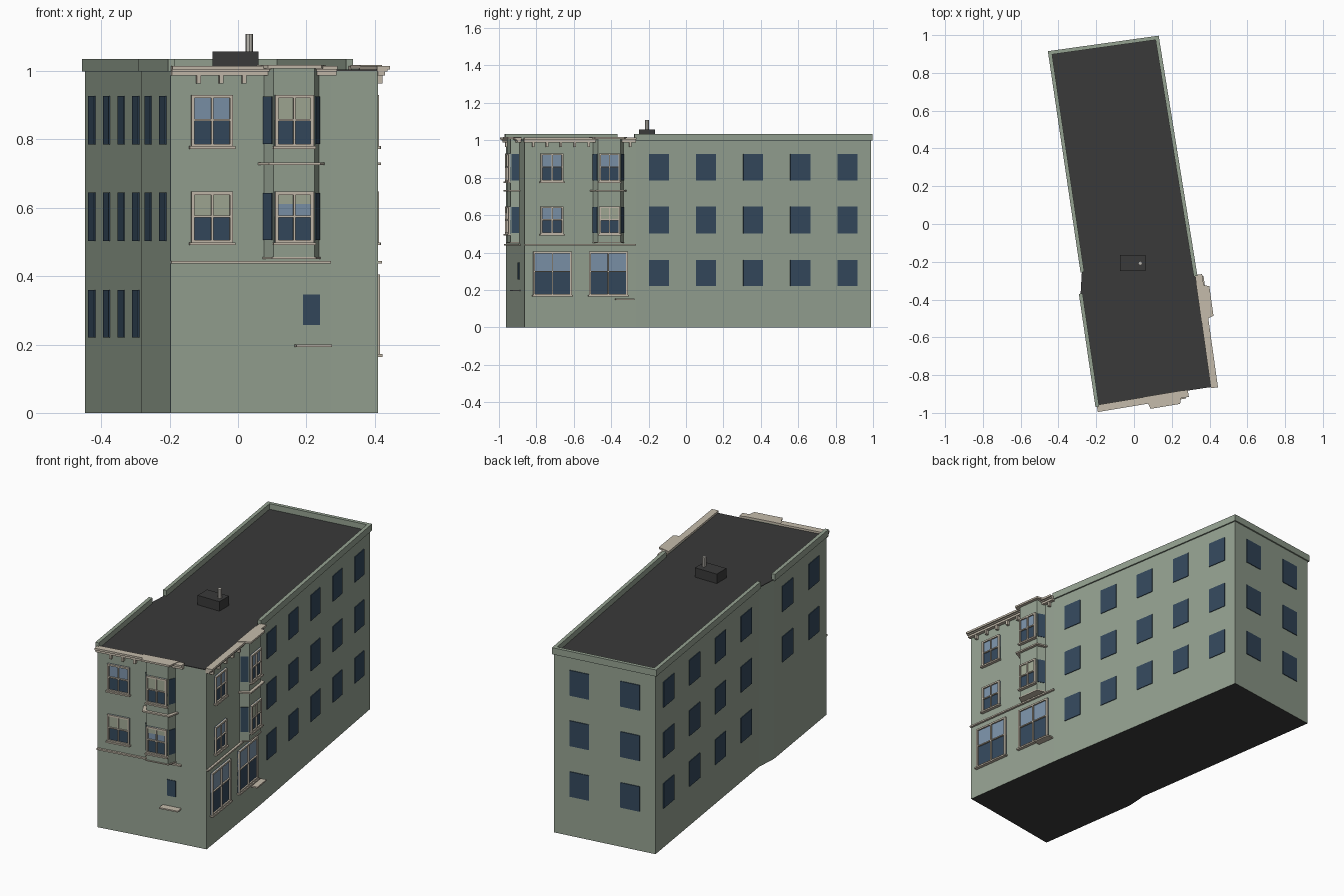
import bpy, bmesh, math
from mathutils import Vector

if "Cube" in bpy.data.objects:
    bpy.data.objects.remove(bpy.data.objects["Cube"])

def material(name, col):
    m = bpy.data.materials.new(name)
    m.diffuse_color = (*col, 1)
    m.use_nodes = True
    m.node_tree.nodes["Principled BSDF"].inputs["Base Color"].default_value = m.diffuse_color
    return m

COLOURS = {
    "wall_green": (0.30, 0.36, 0.285),
    "roof_charcoal": (0.042, 0.042, 0.042),
    "trim_cream": (0.56, 0.50, 0.41),
    "glass_dark": (0.034, 0.066, 0.108),
    "glass_light": (0.20, 0.29, 0.40),
    "blind_sage": (0.36, 0.40, 0.30),
    "pipe_grey": (0.50, 0.48, 0.44),
}
NAMES = list(COLOURS)
MATS = [material(n, c) for n, c in COLOURS.items()]
GREEN, ROOF, TRIM, DARK, LIGHT, BLIND, PIPE = range(7)

class Part:
    """A mesh collecting prisms, each with its own material."""
    def __init__(self):
        self.bm = bmesh.new()

    def prism(self, pts, z0, z1, mat, bottom=None):
        lo = [self.bm.verts.new((p[0], p[1], z0)) for p in pts]
        hi = [self.bm.verts.new((p[0], p[1], z1)) for p in pts]
        n = len(pts)
        faces = [self.bm.faces.new(hi), self.bm.faces.new(lo[::-1])]
        faces += [self.bm.faces.new((lo[i], lo[(i + 1) % n], hi[(i + 1) % n], hi[i])) for i in range(n)]
        for f in faces:
            f.material_index = mat
        if bottom is not None:
            faces[1].material_index = bottom

    def finish(self, name):
        me = bpy.data.meshes.new(name)
        bmesh.ops.recalc_face_normals(self.bm, faces=self.bm.faces)
        self.bm.to_mesh(me)
        self.bm.free()
        for m in MATS:
            me.materials.append(m)
        bpy.context.collection.objects.link(bpy.data.objects.new(name, me))

class Wall:
    """A straight wall: u runs along it, d runs outwards."""
    def __init__(self, p, q):
        self.p, self.q = Vector(p), Vector(q)
        self.len = (self.q - self.p).length
        self.t = (self.q - self.p).normalized()
        self.n = Vector((self.t.y, -self.t.x))

    def at(self, u, d=0):
        return self.p + self.t * u + self.n * d

    def box(self, part, u0, u1, z0, z1, d0, d1, mat):
        part.prism([self.at(u0, d1), self.at(u1, d1), self.at(u1, d0), self.at(u0, d0)], z0, z1, mat)

# Footprint, anticlockwise from the front left corner
FOOT = [(-0.197, -0.962), (0.27, -0.884), (0.41, -0.863), (0.327, -0.27),
        (0.124, 0.988), (-0.447, 0.908), (-0.276, -0.25), (-0.283, -0.375)]
front, corner, side, right, back, left, jog, left_front = [
    Wall(FOOT[i], FOOT[(i + 1) % 8]) for i in range(8)]

# Main body and roof
body = Part()
body.prism(FOOT, 0, 1.0, GREEN, bottom=ROOF)
body.finish("building_body")
roof = Part()
roof.prism(FOOT, 1.0, 1.004, ROOF)
roof.finish("roof_deck")

# Parapets
par = Part()
for w in (right, back, left, left_front):
    w.box(par, -0.006, w.len + 0.006, 0.998, 1.035, -0.012, 0.008, GREEN)
par.finish("parapets")

# Plain windows on the side and back walls
plain = Part()
ROWS = [(0.22, 0.36), (0.503, 0.645), (0.785, 0.927)]
for w, count, width, rows in ((right, 5, 0.108, ROWS), (back, 2, 0.11, ROWS),
                              (left, 4, 0.12, ROWS), (left_front, 2, 0.12, ROWS[1:])):
    for i in range(count):
        u = w.len * (i + 0.5) / count
        for z0, z1 in rows:
            w.box(plain, u - width / 2, u + width / 2, z0, z1, 0, 0.004, DARK)
plain.finish("plain_windows")

def sash_window(part, w, u, width, z0, z1, split=0.52, blind=0.0):
    """Framed two-pane window with mullion, rail, sill and optional blind."""
    a, b = u - width / 2, u + width / 2
    zm = z0 + (z1 - z0) * split
    f = 0.009
    w.box(part, a, b, z0, zm, 0, 0.004, DARK)
    w.box(part, a, b, zm, z1, 0, 0.004, LIGHT)
    if blind:
        zb = z1 - (z1 - z0) * blind
        w.box(part, a, b, zb, z1, 0.004, 0.006, BLIND)
    for u0, u1 in ((a, a + f), (b - f, b), (u - 0.003, u + 0.003)):
        w.box(part, u0, u1, z0, z1, 0, 0.012, TRIM)
    for h0, h1 in ((z0, z0 + f), (z1 - f, z1), (zm - 0.003, zm + 0.003)):
        w.box(part, a, b, h0, h1, 0, 0.012, TRIM)
    w.box(part, a - 0.006, b + 0.006, z0 - 0.006, z0 + 0.002, 0, 0.018, TRIM)

UPPER = [(0.497, 0.647), (0.778, 0.93)]

def bay(w, u, name, blinds):
    """Projecting bay over the upper two floors."""
    part, trim, wins = Part(), Part(), Part()
    half, fh, dep = 0.084, 0.061, 0.045

    def outline(g):
        return [w.at(u - half - g, -0.005), w.at(u - fh - g, dep + g),
                w.at(u + fh + g, dep + g), w.at(u + half + g, -0.005)]
    part.prism(outline(0), 0.452, 1.008, GREEN)
    part.finish(name + "_body")
    trim.prism(outline(0.016), 0.725, 0.733, TRIM)
    trim.prism(outline(0.004), 0.450, 0.456, TRIM)
    trim.prism(outline(0.018), 1.008, 1.018, TRIM)
    trim.finish(name + "_bands")
    pts = [w.at(u - half), w.at(u - fh, dep), w.at(u + fh, dep), w.at(u + half)]
    s0, mid, s1 = [Wall(pts[i], pts[i + 1]) for i in range(3)]
    for (z0, z1), b in zip(UPPER, blinds):
        sash_window(wins, mid, mid.len / 2, 0.114, z0, z1, blind=b)
        for s in (s0, s1):
            s.box(wins, 0.005, s.len - 0.004, z0 + 0.008, z1 - 0.004, 0, 0.003, DARK)
    wins.finish(name + "_windows")

def ux(x):
    return (x - front.p.x) / front.t.x

def uy(y):
    return (y - side.p.y) / side.t.y

bay(front, ux(0.156), "front_bay", (0.24, 0.46))
bay(side, uy(-0.416), "side_bay", (0.46, 0.0))

# Sash windows beside the bays
fw = Part()
for (z0, z1), b in zip(UPPER, (0.46, 0)):
    sash_window(fw, front, ux(-0.077), 0.123, z0, z1, blind=b)
front.box(fw, ux(0.19), ux(0.239), 0.257, 0.347, 0, 0.004, DARK)
fw.finish("front_windows")
sw = Part()
for z0, z1 in UPPER:
    sash_window(sw, side, uy(-0.717), 0.123, z0, z1)
for y in (-0.715, -0.416):
    sash_window(sw, side, uy(y), 0.208, 0.170, 0.405, split=0.55)
sw.finish("side_windows")

# Ledges near the ground
led = Part()
front.box(led, ux(0.165), ux(0.268), 0.193, 0.2, 0, 0.04, TRIM)
side.box(led, uy(-0.38), uy(-0.28), 0.146, 0.154, 0, 0.04, TRIM)
led.finish("ground_ledges")

# String courses, cornices and brackets
for w, name, over in ((front, "front", (0, 0.015)), (side, "side", (0.006, 0))):
    tr = Part()
    u0, u1 = -over[0], w.len + over[1]
    w.box(tr, 0, w.len, 0.437, 0.445, 0, 0.012, TRIM)
    w.box(tr, u0, u1, 0.987, 0.998, -0.002, 0.02, TRIM)
    w.box(tr, u0, u1, 1.004, 1.015, -0.004, 0.034, TRIM)
    w.box(tr, u0, u1, 0.998, 1.004, -0.004, 0.026, TRIM)
    centre = ux(0.156) if w is front else uy(-0.416)
    n = 7 if w is front else 8
    for i in range(n):
        u = w.len * (i + 0.6) / n + (0.04 if w is front else 0)
        if abs(u - centre) > 0.085 and u < w.len:
            w.box(tr, u - 0.006, u + 0.006, 0.963, 0.987, 0, 0.018, TRIM)
    tr.finish(name + "_cornice")

# Roof hatch and vent pipe
hatch = Part()
hatch.prism([(-0.075, -0.25), (0.06, -0.25), (0.06, -0.165), (-0.075, -0.165)], 1.0, 1.057, ROOF)
hatch.finish("roof_hatch")
pipe = Part()
pipe.prism([(0.033 + 0.011 * math.cos(k * math.pi / 4), -0.208 + 0.011 * math.sin(k * math.pi / 4))
            for k in range(8)], 1.05, 1.108, PIPE)
pipe.finish("vent_pipe")
